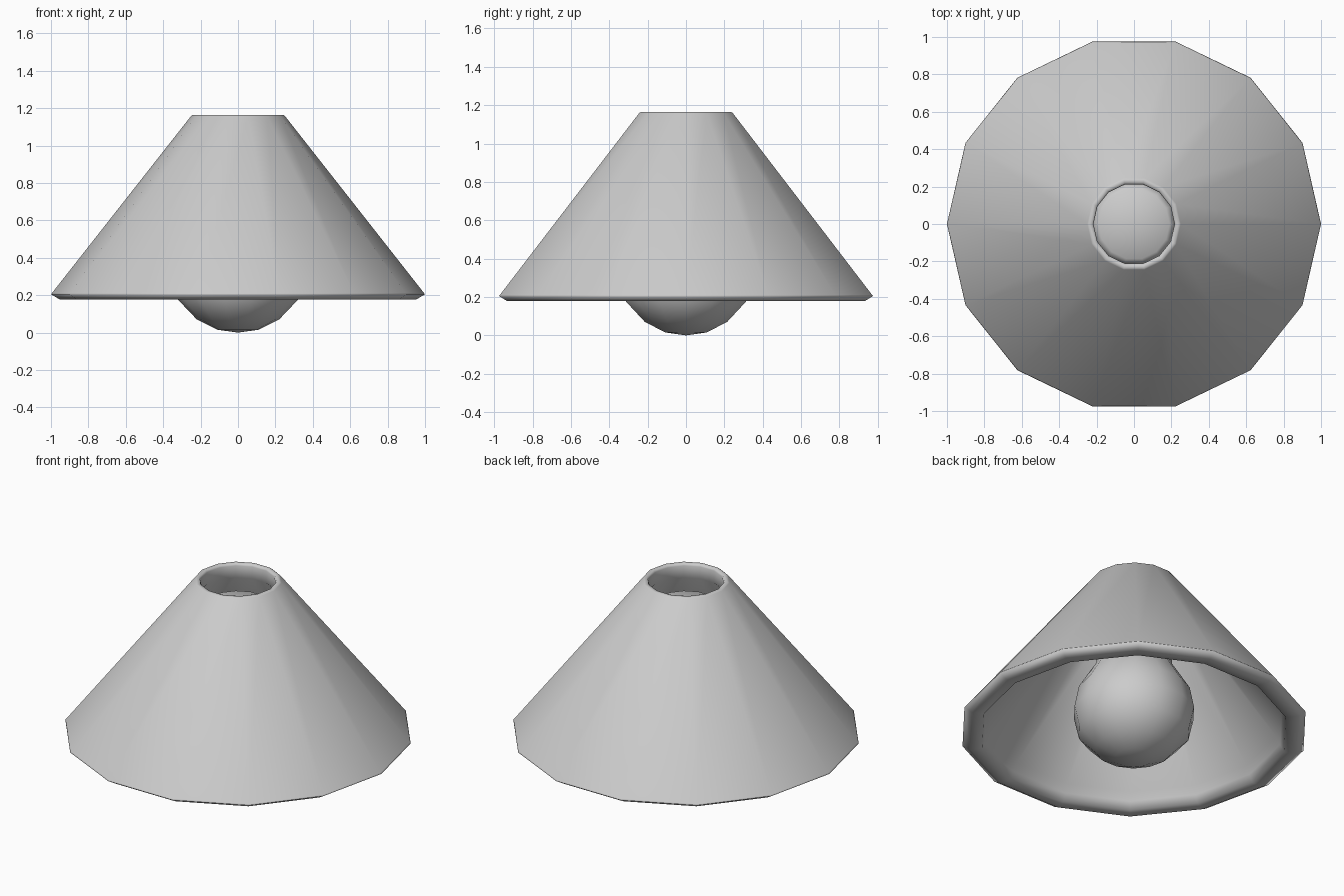
import bpy, math

if "Cube" in bpy.data.objects:
    bpy.data.objects.remove(bpy.data.objects["Cube"])

SIDES = 14


def lathe(name, profile, closed):
    """Spin (radius, z) points around z; radius 0 makes a pole."""
    verts, rings, faces = [], [], []
    for r, z in profile:
        start = len(verts)
        count = SIDES if r > 0 else 1
        for i in range(count):
            a = 2 * math.pi * i / SIDES
            verts.append((r * math.cos(a), r * math.sin(a), z))
        rings.append([start + i % count for i in range(SIDES)])
    pairs = list(zip(rings, rings[1:]))
    if closed:
        pairs.append((rings[-1], rings[0]))
    for low, high in pairs:
        for i in range(SIDES):
            j = (i + 1) % SIDES
            quad = [low[i], low[j], high[j], high[i]]
            faces.append(list(dict.fromkeys(quad)))
    mesh = bpy.data.meshes.new(name)
    mesh.from_pydata(verts, [], faces)
    obj = bpy.data.objects.new(name, mesh)
    bpy.context.collection.objects.link(obj)
    bpy.ops.object.select_all(action='DESELECT')
    obj.select_set(True)
    bpy.context.view_layer.objects.active = obj
    bpy.ops.object.shade_smooth_by_angle(angle=math.radians(110))
    return obj


# Conical shade: outer wall, top lip, short collar, inner wall, rounded rim
lathe("lamp_shade", [(1.0, 0.205), (0.995, 0.211), (0.25, 1.159),
                     (0.242, 1.164), (0.223, 1.163), (0.217, 1.15),
                     (0.217, 1.075), (0.84, 0.275), (0.862, 0.225),
                     (0.885, 0.18), (0.955, 0.178)], closed=True)

# Bulb: round globe, flare, and straight neck with a domed top
lathe("light_bulb", [(0, 0.0), (0.11, 0.015), (0.22, 0.07), (0.32, 0.175),
                     (0.35, 0.31), (0.325, 0.44), (0.265, 0.54),
                     (0.222, 0.61), (0.215, 0.70), (0.22, 0.98),
                     (0.19, 1.005), (0, 1.015)], closed=False)
